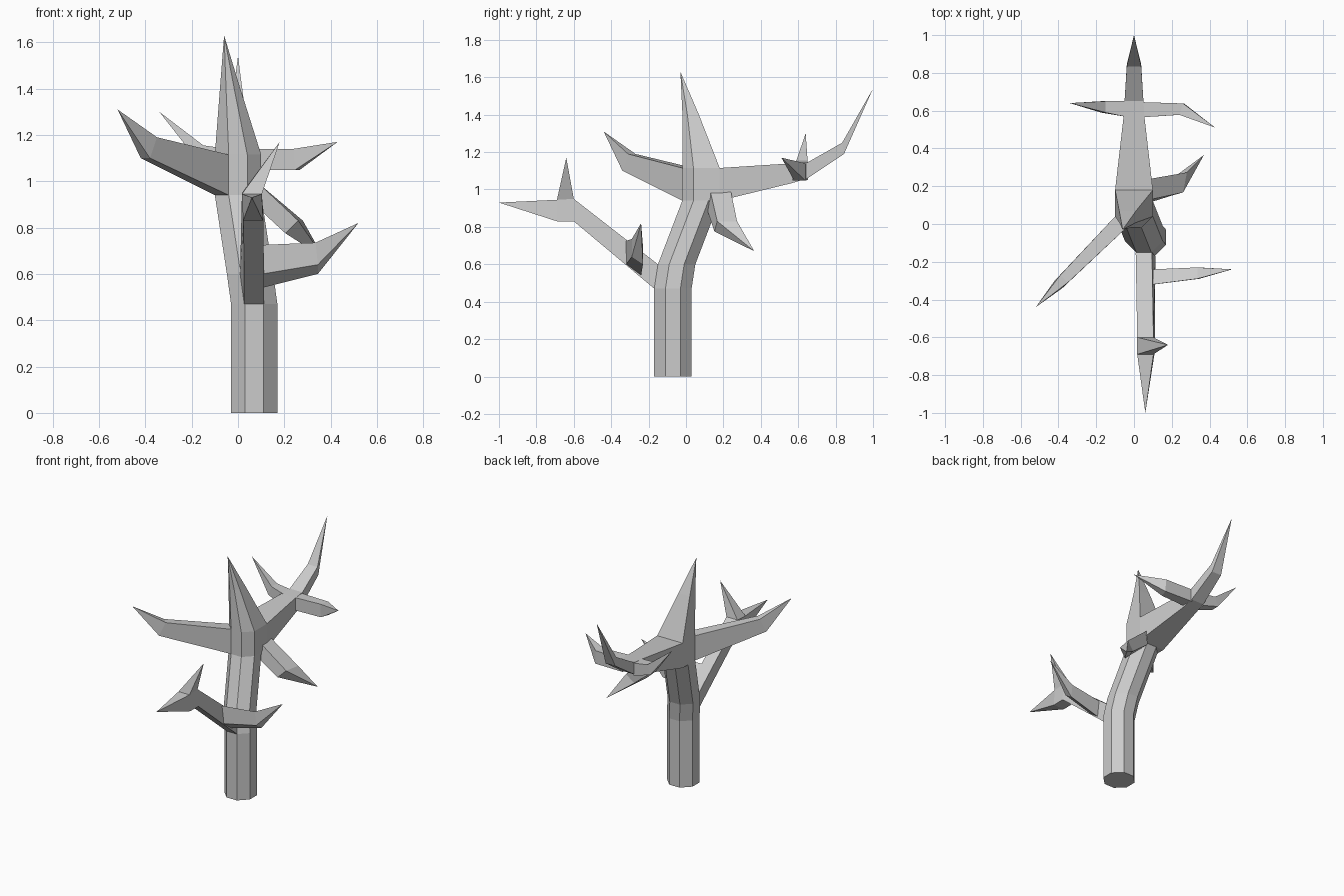
import bpy
from mathutils import Vector as V

if "Cube" in bpy.data.objects:
    bpy.data.objects.remove(bpy.data.objects["Cube"])


def loft(name, rings, tip=None, cap_start=False):
    """Skin equal-sized rings of points, closing with a pointed tip or a flat cap."""
    n = len(rings[0])
    verts = [tuple(p) for r in rings for p in r]
    faces = []
    for k in range(len(rings) - 1):
        for i in range(n):
            j = (i + 1) % n
            faces.append((k*n + i, k*n + j, k*n + n + j, k*n + n + i))
    last = (len(rings) - 1) * n
    if tip:
        verts.append(tip)
        faces += [(last + i, last + (i + 1) % n, len(verts) - 1) for i in range(n)]
    else:
        faces.append(tuple(range(last, last + n)))
    if cap_start:
        faces.append(tuple(reversed(range(n))))
    me = bpy.data.meshes.new(name)
    me.from_pydata(verts, [], faces)
    # make normals face outward
    import bmesh
    bm = bmesh.new()
    bm.from_mesh(me)
    bmesh.ops.recalc_face_normals(bm, faces=bm.faces)
    bm.to_mesh(me)
    bm.free()
    ob = bpy.data.objects.new(name, me)
    bpy.context.collection.objects.link(ob)
    return ob


def quad(bottom, top, side):
    """Four-sided section: bottom and top midpoints, widened by a side vector."""
    b, t, s = V(bottom), V(top), V(side)
    return [b - s, b + s, t + s, t - s]


def octagon(cx, cy, z):
    a, c = 0.1, 0.04
    return [(cx + x, cy + y, z) for x, y in
            ((a, -c), (a, c), (c, a), (-c, a), (-a, c), (-a, -c), (-c, -a), (c, -a))]


def crown_ring(cx, cy, z, k=1.0):
    return [(cx + x*k, cy + y*k, z) for x, y in
            ((-.1, -.04), (-.04, -.1), (.04, -.1), (.1, -.04), (.1, .1), (-.1, .1))]


# bent eight-sided trunk
loft("trunk", [octagon(.07, -.07, 0), octagon(.07, -.07, .47),
               octagon(.052, -.05, .6), octagon(0, .08, .94)], cap_start=True)

# crown block rising into the top spike
loft("crown_spike", [crown_ring(0, .08, .94), crown_ring(0, .08, 1.115),
                     crown_ring(-.034, .025, 1.4, .44)],
     tip=(-.06, -.03, 1.63), cap_start=True)

# front branch with its two twigs
fx = (.043, 0, 0)
loft("front_branch", [quad((.07, -.17, .47), (.052, -.15, .6), fx),
                      quad((.067, -.6, .83), (.06, -.6, .95), fx),
                      quad((.065, -.69, .83), (.06, -.69, .945), fx)],
     tip=(.06, -1, .93))
loft("front_upper_twig", [quad((.06, -.69, .945), (.06, -.6, .95), fx)],
     tip=(.18, -.64, 1.17))
loft("front_side_twig", [quad((.105, -.28, .57), (.1, -.28, .695), (0, .04, -.03)),
                         quad((.345, -.26, .62), (.335, -.26, .715), (0, .03, -.02))],
     tip=(.52, -.24, .82))

# back branch with its two twigs
loft("back_branch", [quad((0, .18, .94), (0, .18, 1.115), (.1, 0, 0)),
                     quad((0, .57, 1.035), (0, .57, 1.14), (.055, 0, 0)),
                     quad((0, .65, 1.06), (0, .65, 1.145), (.05, 0, 0)),
                     quad((0, .845, 1.19), (0, .835, 1.25), (.038, 0, 0))],
     tip=(0, 1, 1.54))
loft("back_left_twig", [quad((-.045, .61, 1.05), (-.045, .61, 1.14), (0, .042, 0)),
                        quad((-.175, .62, 1.09), (-.15, .62, 1.155), (0, .03, 0))],
     tip=(-.34, .64, 1.3))
loft("back_right_twig", [quad((.045, .605, 1.05), (.045, .605, 1.14), (0, .04, 0)),
                         quad((.255, .608, 1.048), (.25, .608, 1.14), (.01, .03, 0))],
     tip=(.43, .51, 1.17))

# left branch
loft("left_branch", [quad((-.07, .01, .94), (-.07, .01, 1.115), (-.03, .03, 0)),
                     quad((-.40, -.32, 1.10), (-.37, -.29, 1.19), (-.02, .02, 0))],
     tip=(-.52, -.44, 1.31))

# drooping right branch
loft("right_branch", [quad((.07, .165, .9), (.09, .185, .99), (0, .055, 0)),
                      quad((.215, .205, .775), (.27, .22, .83), (.01, .053, 0))],
     tip=(.37, .365, .67))
